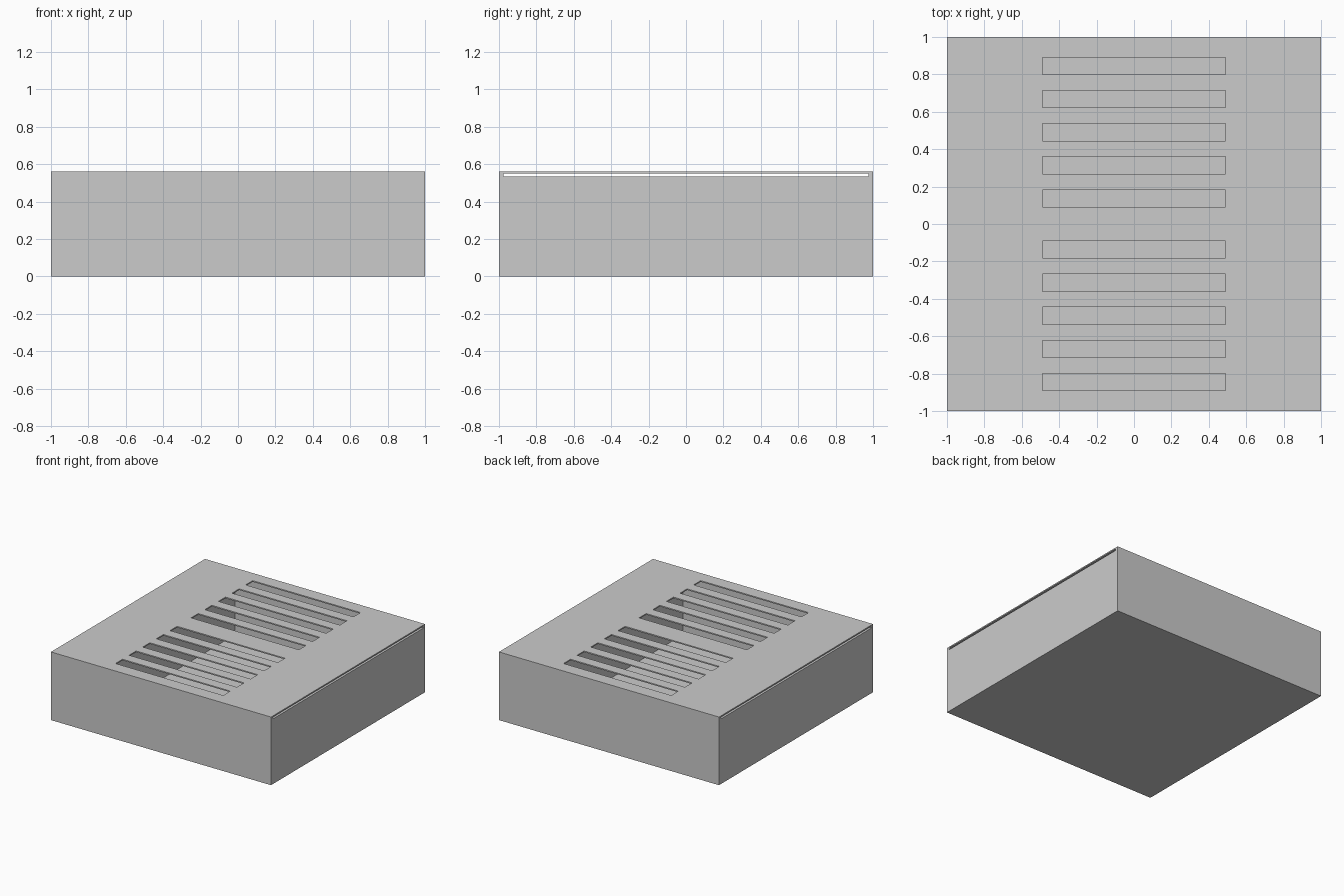
import bpy

if "Cube" in bpy.data.objects:
    bpy.data.objects.remove(bpy.data.objects["Cube"])


def block(name, x, y, z):
    """Box from (min, max) pairs on each axis."""
    bpy.ops.mesh.primitive_cube_add(size=1, location=[(a + b) / 2 for a, b in (x, y, z)])
    ob = bpy.context.object
    ob.name = name
    ob.scale = [b - a for a, b in (x, y, z)]
    bpy.ops.object.transform_apply(location=True, rotation=False, scale=True)
    return ob


def cut(target, cutter):
    """Subtract the cutter, then remove it."""
    cutter.hide_render = True
    mod = target.modifiers.new("cut", 'BOOLEAN')
    mod.operation = 'DIFFERENCE'
    mod.solver = 'EXACT'
    mod.object = cutter
    bpy.context.view_layer.objects.active = target
    bpy.ops.object.modifier_apply(modifier=mod.name)
    bpy.data.objects.remove(cutter, do_unlink=True)


HEIGHT = 0.56
LEDGE = 0.535      # top of the thick side walls
INNER_Y = 0.975    # inside of the thin front and back walls
LID_BOTTOM = 0.55

# Outer casing
casing = block("vented_box", (-1, 1), (-1, 1), (0, HEIGHT))

# Thin gap under the lid, open at both sides
cut(casing, block("side_gap_cutter", (-1.1, 1.1), (-INNER_Y, INNER_Y), (LEDGE, LID_BOTTOM)))

# Main cavity between the thick side walls
cut(casing, block("cavity_cutter", (-0.71, 0.71), (-INNER_Y, INNER_Y), (0.025, 0.543)))

# Two mirrored rows of five vent slots in the lid
for side in (-1, 1):
    for i in range(5):
        yc = side * (0.137 + 0.177 * i)
        cut(casing, block("slot_cutter", (-0.49, 0.49), (yc - 0.046, yc + 0.046), (0.541, 0.6)))
